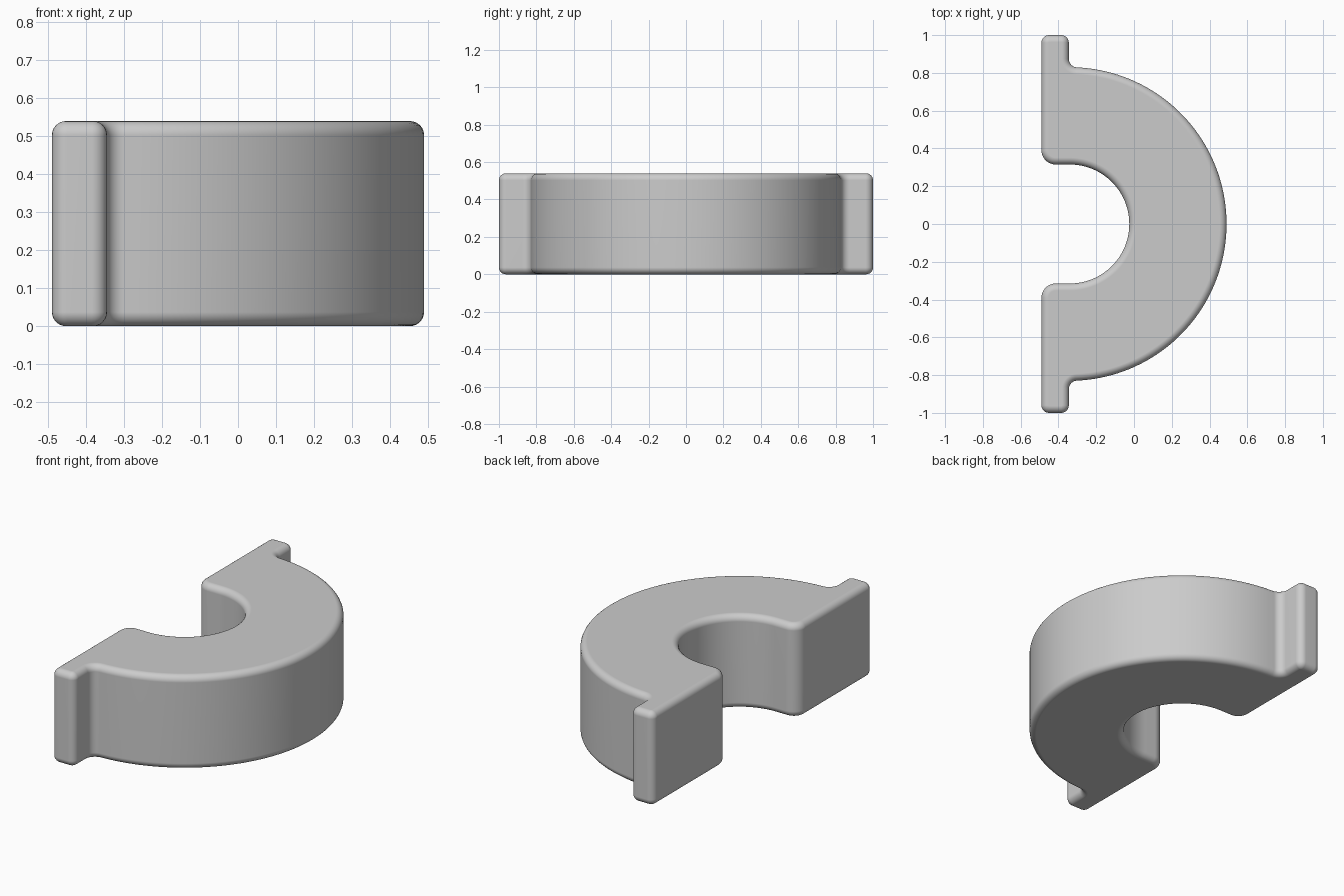
import bpy
import bmesh
from math import atan2, cos, pi, sin, sqrt

cube = bpy.data.objects.get("Cube")
if cube:
    bpy.data.objects.remove(cube, do_unlink=True)

# Main dimensions
HEIGHT = 0.54
BACK, FLANGE, AXIS = -0.49, -0.345, -0.34
OUTER, INNER = 0.83, 0.315
CORNER, FILLET, MOUTH, RIM = 0.04, 0.045, 0.075, 0.037
RIM_STEPS = 6


def arc(cx, cy, radius, start, end, steps):
    angles = [start + (end - start) * i / steps for i in range(steps + 1)]
    return [(cx + radius * cos(a), cy + radius * sin(a)) for a in angles]


def outline(inset):
    """Half-ring outline with end flanges, moved inward by inset."""
    fx = FLANGE + FILLET
    fy = sqrt((OUTER + FILLET) ** 2 - (fx - AXIS) ** 2)
    meet = atan2(fy, fx - AXIS)
    tight = CORNER - inset
    half = arc(AXIS, 0, OUTER - inset, 0, meet, 40)
    half += arc(fx, fy, FILLET + inset, meet + pi, pi, 8)[1:]
    half += arc(FLANGE - CORNER, 1 - CORNER, tight, 0, pi / 2, 6)
    half += arc(BACK + CORNER, 1 - CORNER, tight, pi / 2, pi, 6)
    half += arc(BACK + MOUTH, INNER + MOUTH, MOUTH - inset, pi, 1.5 * pi, 8)
    half += arc(AXIS, 0, INNER + inset, pi / 2, 0, 28)
    return half + [(x, -y) for x, y in half[-2:0:-1]]


# Stack of outlines: rounded bottom rim, straight wall, rounded top rim
quarter = [i * pi / 2 / RIM_STEPS for i in range(RIM_STEPS + 1)]
levels = [(RIM * (1 - sin(a)), RIM * (1 - cos(a))) for a in quarter]
levels += [(inset, HEIGHT - z) for inset, z in reversed(levels)]

bm = bmesh.new()
rings = [[bm.verts.new((x, y, z)) for x, y in outline(inset)]
         for inset, z in levels]
count = len(rings[0])
for low, high in zip(rings, rings[1:]):
    for i in range(count):
        j = (i + 1) % count
        bm.faces.new((low[i], low[j], high[j], high[i]))
bm.faces.new(rings[0][::-1])
bm.faces.new(rings[-1])
bmesh.ops.recalc_face_normals(bm, faces=bm.faces)

mesh = bpy.data.meshes.new("half_ring_clamp")
bm.to_mesh(mesh)
bm.free()
clamp = bpy.data.objects.new("half_ring_clamp", mesh)
bpy.context.collection.objects.link(clamp)

# Plain grey material
grey = bpy.data.materials.new("plain_grey")
grey.use_nodes = True
colour = (0.6, 0.6, 0.6, 1)
grey.diffuse_color = colour
grey.node_tree.nodes["Principled BSDF"].inputs["Base Color"].default_value = colour
mesh.materials.append(grey)

# Smooth shading with flat caps
bpy.ops.object.select_all(action="DESELECT")
clamp.select_set(True)
bpy.context.view_layer.objects.active = clamp
bpy.ops.object.shade_smooth_by_angle(angle=pi / 6)
weighted = clamp.modifiers.new("flat_caps", "WEIGHTED_NORMAL")
weighted.keep_sharp = True
